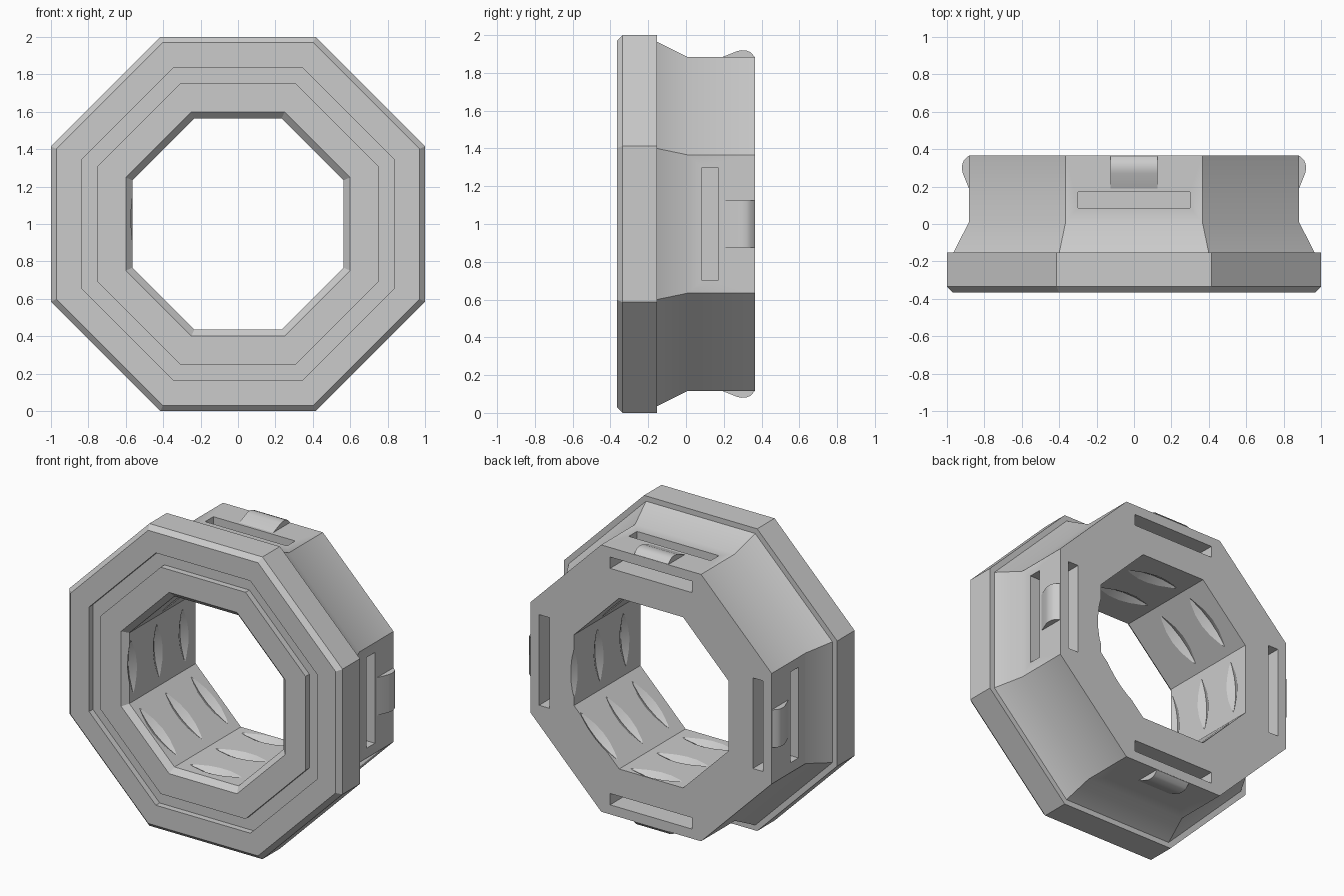
import bpy, bmesh, math
from mathutils import Matrix, Vector

old = bpy.data.objects.get("Cube")
if old:
    bpy.data.objects.remove(old, do_unlink=True)

grey = bpy.data.materials.new("plain_grey")
grey.use_nodes = True
COLOUR = (0.6, 0.6, 0.6, 1)
grey.diffuse_color = COLOUR
grey.node_tree.nodes["Principled BSDF"].inputs["Base Color"].default_value = COLOUR


def make(name, bm):
    bmesh.ops.recalc_face_normals(bm, faces=bm.faces)
    mesh = bpy.data.meshes.new(name)
    bm.to_mesh(mesh)
    bm.free()
    mesh.materials.append(grey)
    obj = bpy.data.objects.new(name, mesh)
    bpy.context.collection.objects.link(obj)
    return obj


def skin(name, rings, closed):
    """Bridge equal cross-sections, either into a loop or with end caps."""
    bm = bmesh.new()
    loops = [[bm.verts.new(p) for p in ring] for ring in rings]
    n = len(loops[0])
    for i in range(len(loops) if closed else len(loops) - 1):
        a, b = loops[i], loops[(i + 1) % len(loops)]
        for j in range(n):
            k = (j + 1) % n
            bm.faces.new((a[j], a[k], b[k], b[j]))
    if not closed:
        bm.faces.new(loops[0])
        bm.faces.new(loops[-1])
    return make(name, bm)


def polar(r, a, y):
    return Vector((r * math.cos(a), y, 1 + r * math.sin(a)))


def side_turn(k):
    """Carry a part from the top flat to another of the four main flats."""
    return Matrix.Translation((0, 0, 1)) @ Matrix.Rotation(k * math.pi / 2, 4, 'Y')


def box(name, low, high, matrix):
    bm = bmesh.new()
    bmesh.ops.create_cube(bm, size=1)
    low, high = Vector(low), Vector(high)
    for v in bm.verts:
        v.co = matrix @ ((low + high) / 2 + v.co * (high - low))
    return make(name, bm)


def cut(target, cutter):
    mod = target.modifiers.new("cut", 'BOOLEAN')
    mod.operation, mod.solver, mod.object = 'DIFFERENCE', 'EXACT', cutter
    bpy.context.view_layer.objects.active = target
    bpy.ops.object.modifier_apply(modifier=mod.name)
    bpy.data.objects.remove(cutter, do_unlink=True)


# Octagonal body: flange, face groove, tapered neck and bore (apothem, y)
profile = [(0.60, -0.365), (0.75, -0.365), (0.75, -0.325), (0.835, -0.325),
           (0.835, -0.365), (0.97, -0.365), (1.0, -0.335), (1.0, -0.153),
           (0.965, -0.153), (0.883, 0.01), (0.883, 0.365), (0.565, 0.365),
           (0.565, -0.33)]
corner = math.pi / 8
body = skin("octagonal_body",
            [[polar(r / math.cos(corner), corner + k * math.pi / 4, y) for r, y in profile]
             for k in range(8)], True)

# Screw thread that only bites into the middle of each bore flat
pitch, step = 0.27, math.radians(7.5)
groove = [(0.53, -0.11), (0.594, 0), (0.53, 0.11)]
rings = []
for i in range(127):
    a = math.pi - corner + i * step
    y = -0.30 + (a - math.pi) / math.tau * pitch
    rings.append([polar(r, a, y + dy) for r, dy in groove])
cut(body, skin("thread_cutter", rings, False))

# Strap slots: an outer and a rear opening meeting inside each main flat
for k in range(4):
    turn = side_turn(k)
    cut(body, box("rear_slot_cutter", (-0.3, 0.085, 0.745), (0.3, 0.5, 0.82), turn))
    cut(body, box("outer_slot_cutter", (-0.3, 0.085, 0.745), (0.3, 0.17, 1.1), turn))

# Raised clip bumps at the rear of each main flat (y, height)
bump = [(0.19, 0.86), (0.19, 0.883), (0.27, 0.915), (0.295, 0.92), (0.32, 0.918),
        (0.34, 0.91), (0.364, 0.885), (0.364, 0.86)]
parts = [body]
for k, side in enumerate(("top", "left", "bottom", "right")):
    turn = side_turn(k)
    parts.append(skin(side + "_clip_bump",
                      [[turn @ Vector((x, y, h)) for y, h in bump] for x in (-0.125, 0.125)],
                      False))

bpy.ops.object.select_all(action='DESELECT')
for obj in parts:
    obj.select_set(True)
bpy.context.view_layer.objects.active = body
bpy.ops.object.shade_smooth_by_angle(angle=math.radians(30))
